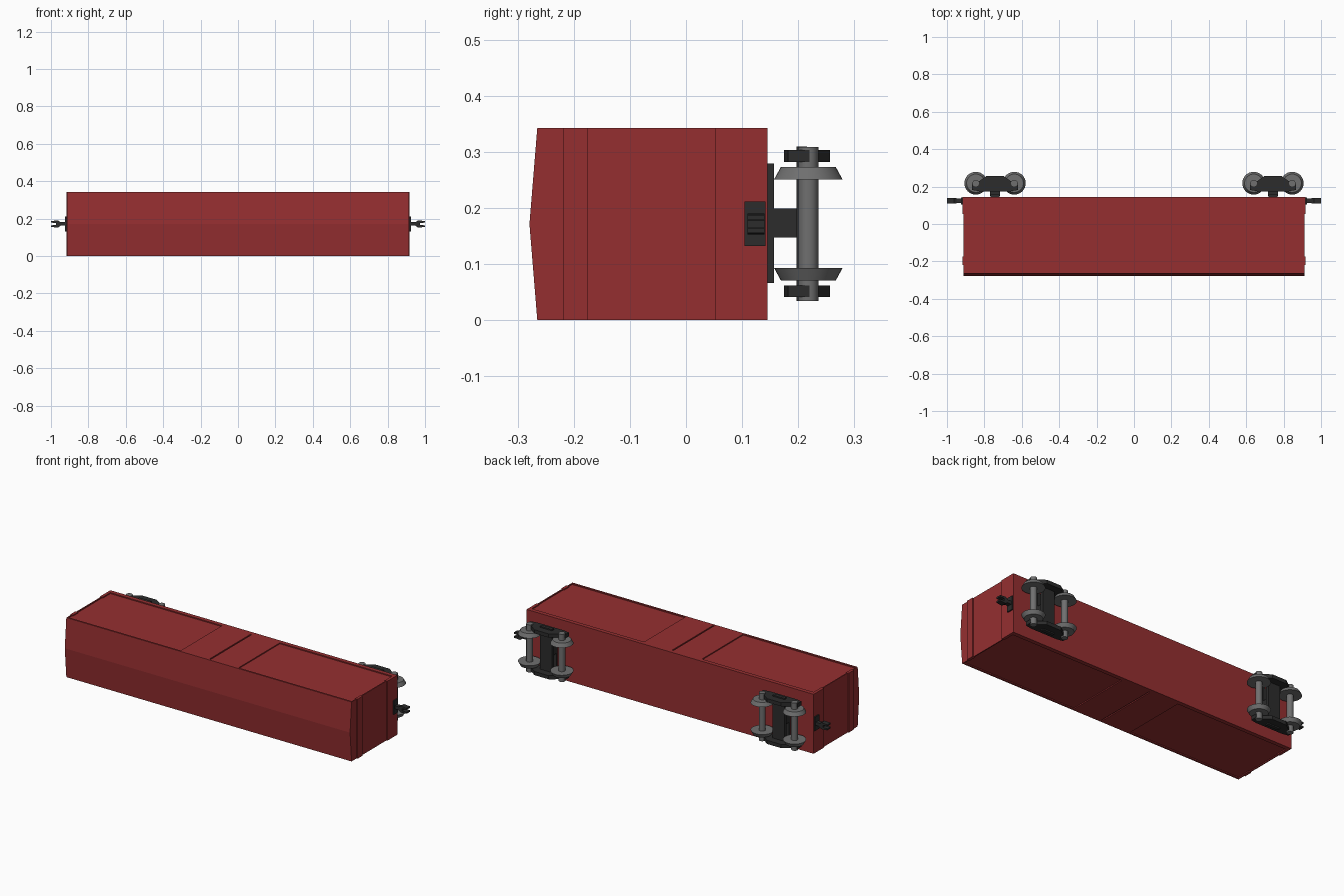
import bpy, bmesh, math
from mathutils import Vector, Matrix

if "Cube" in bpy.data.objects:
    bpy.data.objects.remove(bpy.data.objects["Cube"])

def mat(name, c):
    m = bpy.data.materials.new(name)
    m.diffuse_color = (*c, 1)
    m.use_nodes = True
    m.node_tree.nodes["Principled BSDF"].inputs["Base Color"].default_value = m.diffuse_color
    return m

RED = mat("red_paint", (0.30, 0.028, 0.03))
DARK = mat("dark_iron", (0.025, 0.025, 0.025))
STEEL = mat("wheel_steel", (0.16, 0.16, 0.16))
ZC = 0.1715  # mid-width of the car, which lies on its side

def finish(name, bm, material):
    bmesh.ops.recalc_face_normals(bm, faces=bm.faces[:])
    me = bpy.data.meshes.new(name)
    bm.to_mesh(me)
    bm.free()
    me.materials.append(material)
    ob = bpy.data.objects.new(name, me)
    bpy.context.collection.objects.link(ob)
    return ob

def box(name, x, y, z, material):
    bm = bmesh.new()
    bmesh.ops.create_cube(bm, size=1)
    for v in bm.verts:
        for i, (a, b) in enumerate((x, y, z)):
            v.co[i] = a if v.co[i] < 0 else b
    return finish(name, bm, material)

def prism(name, pts, vec, material):
    bm = bmesh.new()
    f = bm.faces.new([bm.verts.new(p) for p in pts])
    r = bmesh.ops.extrude_face_region(bm, geom=[f])
    bmesh.ops.translate(bm, vec=Vector(vec),
                        verts=[g for g in r["geom"] if isinstance(g, bmesh.types.BMVert)])
    return finish(name, bm, material)

def turned(name, x, y, z0, z1, r0, r1, n, material):
    bm = bmesh.new()
    bmesh.ops.create_cone(bm, cap_ends=True, segments=n, radius1=r0, radius2=r1, depth=z1 - z0,
                          matrix=Matrix.Translation((x, y, (z0 + z1) / 2)))
    ob = finish(name, bm, material)
    bpy.ops.object.select_all(action='DESELECT')
    ob.select_set(True)
    bpy.context.view_layer.objects.active = ob
    bpy.ops.object.shade_smooth_by_angle(angle=math.radians(40))
    return ob

# Car body with a shallow pitched roof facing -y
profile = [(0.145, 0), (0.145, 0.343), (-0.265, 0.343), (-0.279, ZC), (-0.265, 0)]
body = prism("car_body", [(-0.911, y, z) for y, z in profile], (1.822, 0, 0), RED)

# Recessed side panels and the groove between the doors, both sides
cutters = []
for z in ((-0.05, 0.006), (0.337, 0.40)):
    for x in ((-0.905, -0.187), (-0.004, 0.004), (0.183, 0.905)):
        cutters.append(box("panel_cutter", x, (-0.255, 0.121), z, RED))
bpy.context.view_layer.objects.active = body
for c in cutters:
    m = body.modifiers.new("panel", 'BOOLEAN')
    m.operation, m.solver, m.object = 'DIFFERENCE', 'EXACT', c
    bpy.ops.object.modifier_apply(modifier=m.name)
    bpy.data.objects.remove(c)

def span(s, a, b):
    return tuple(sorted((s * a, s * b)))

for s in (-1, 1):
    # Raised bands on the end walls
    box("end_band_upper", span(s, 0.90, 0.917), (-0.219, -0.175), (0.0, 0.343), RED)
    box("end_band_lower", span(s, 0.90, 0.917), (0.053, 0.145), (0.0, 0.343), RED)

    # Coupler: mounting plate, shank and forked knuckle
    box("coupler_plate", span(s, 0.91, 0.924), (0.104, 0.142), (0.132, 0.212), DARK)
    box("coupler_shank", span(s, 0.92, 0.962), (0.112, 0.137), (0.163, 0.181), DARK)
    fork = [(0.948, -0.009), (0.963, -0.019), (1.0, -0.016), (1.0, -0.007), (0.972, -0.006),
            (0.972, 0.006), (1.0, 0.007), (1.0, 0.016), (0.963, 0.019), (0.948, 0.009)]
    prism("coupler_knuckle", [(s * x, 0.110, ZC + z) for x, z in fork], (0, 0.030, 0), DARK)

    # Truck: floor plate, pivot and bolster
    cx = s * 0.743
    box("truck_floor_plate", (cx - 0.025, cx + 0.025), (0.14, 0.157), (0.066, 0.279), DARK)
    box("truck_pivot", (cx - 0.026, cx + 0.026), (0.15, 0.205), (0.147, 0.199), DARK)
    box("truck_bolster", (cx - 0.038, cx + 0.038), (0.197, 0.216), (0.034, 0.310), DARK)

    # Side frames
    frame = [(-0.122, 0.182), (-0.085, 0.175), (0.085, 0.175), (0.122, 0.182), (0.122, 0.22),
             (0.09, 0.225), (0.045, 0.257), (-0.045, 0.257), (-0.09, 0.225), (-0.122, 0.22)]
    for z in (0.041, 0.282):
        prism("truck_side_frame", [(cx + x, y, z) for x, y in frame], (0, 0, 0.021), DARK)

    # Wheelsets
    for dx in (-0.103, 0.103):
        x = cx + dx
        turned("axle", x, 0.218, 0.034, 0.309, 0.018, 0.018, 12, STEEL)
        turned("wheel", x, 0.218, 0.251, 0.273, 0.061, 0.049, 32, STEEL)
        turned("wheel", x, 0.218, 0.071, 0.093, 0.049, 0.061, 32, STEEL)
